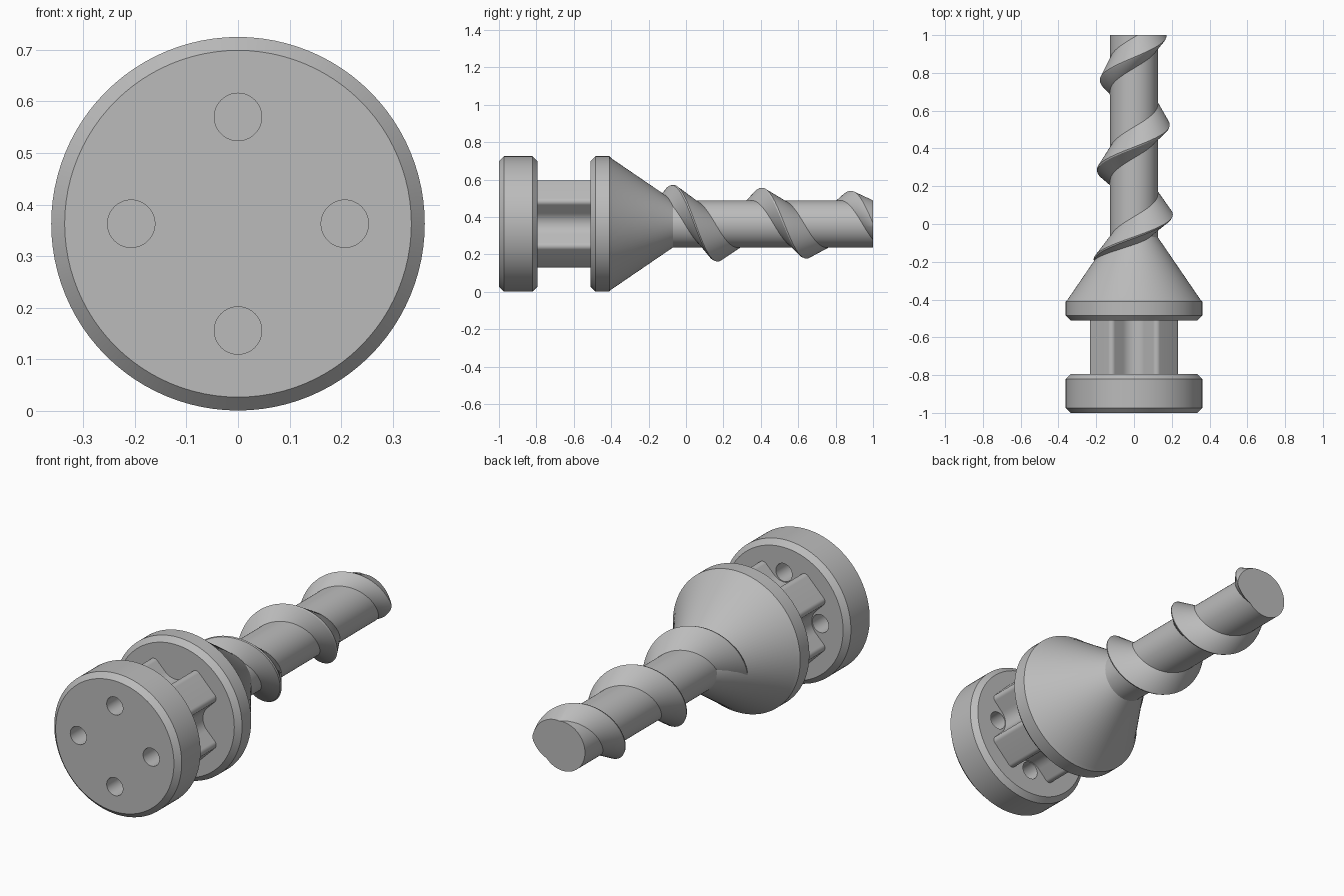
import bpy, bmesh, math
from math import cos, sin, radians, pi

AXIS_Z = 0.363
SEG = 96

if "Cube" in bpy.data.objects:
    bpy.data.objects.remove(bpy.data.objects["Cube"])

grey = bpy.data.materials.new("plain grey")
grey.use_nodes = True
grey.diffuse_color = (0.5, 0.5, 0.5, 1)
grey.node_tree.nodes["Principled BSDF"].inputs["Base Color"].default_value = (0.5, 0.5, 0.5, 1)


def finish(name, bm):
    """Turn a bmesh into a smooth shaded object with sharp edges kept."""
    bmesh.ops.recalc_face_normals(bm, faces=bm.faces)
    mesh = bpy.data.meshes.new(name)
    bm.to_mesh(mesh)
    bm.free()
    mesh.materials.append(grey)
    obj = bpy.data.objects.new(name, mesh)
    bpy.context.collection.objects.link(obj)
    return obj


def smooth(obj):
    bpy.ops.object.select_all(action='DESELECT')
    obj.select_set(True)
    bpy.context.view_layer.objects.active = obj
    bpy.ops.object.shade_smooth_by_angle(angle=radians(28))


def lathe(name, profile, cx=0, cz=AXIS_Z, seg=SEG):
    """Closed solid of revolution along y from (y, radius) points."""
    bm = bmesh.new()
    rings = [[bm.verts.new((cx + r * cos(2 * pi * i / seg), y, cz + r * sin(2 * pi * i / seg)))
              for i in range(seg)] for y, r in profile]
    for a, b in zip(rings, rings[1:]):
        for i in range(seg):
            j = (i + 1) % seg
            bm.faces.new((a[i], a[j], b[j], b[i]))
    bm.faces.new(rings[0])
    bm.faces.new(rings[-1])
    return finish(name, bm)


def arc(cx, cy, r, start, end, n=10):
    angles = [radians(start + (end - start) * i / n) for i in range(n + 1)]
    return [(cx + r * cos(a), cy + r * sin(a)) for a in angles]


# Chamfered front disc with four through holes
disc = lathe("front_disc", [(-1, 0.336), (-0.974, 0.362), (-0.821, 0.362), (-0.795, 0.336)])
for k in range(4):
    a = k * pi / 2
    cutter = lathe("hole_cutter", [(-1.1, 0.046), (-0.7, 0.046)],
                   0.207 * cos(a), AXIS_Z + 0.207 * sin(a), 40)
    cutter.hide_render = True
    mod = disc.modifiers.new("hole", 'BOOLEAN')
    mod.operation = 'DIFFERENCE'
    mod.solver = 'EXACT'
    mod.object = cutter
    bpy.context.view_layer.objects.active = disc
    bpy.ops.object.modifier_apply(modifier=mod.name)
    bpy.data.objects.remove(cutter)
smooth(disc)

# Diagonal cross-shaped spacer with rounded tips and filleted roots
LENGTH, HALF, TIP, ROOT = 0.256, 0.088, 0.025, 0.08
arm = (arc(LENGTH - TIP, TIP - HALF, TIP, -90, 0)
       + arc(LENGTH - TIP, HALF - TIP, TIP, 0, 90)
       + arc(HALF + ROOT, HALF + ROOT, ROOT, -90, -180))
bm = bmesh.new()
outline = []
for k in range(4):
    c, s = cos(pi / 4 + k * pi / 2), sin(pi / 4 + k * pi / 2)
    outline += [bm.verts.new((u * c - v * s, -0.8, AXIS_Z + u * s + v * c)) for u, v in arm]
face = bm.faces.new(outline)
ext = bmesh.ops.extrude_face_region(bm, geom=[face], use_keep_orig=True)
bmesh.ops.translate(bm, vec=(0, 0.295, 0),
                    verts=[g for g in ext["geom"] if isinstance(g, bmesh.types.BMVert)])
smooth(finish("cross_spacer", bm))

# Rear disc, cone and shaft turned as one piece
smooth(lathe("cone_and_shaft", [(-0.51, 0.336), (-0.484, 0.362), (-0.41, 0.362),
                                (-0.398, 0.35), (-0.07, 0.126), (1, 0.126)]))

# Helical thread with a steep front flank, tapering and cut off at the shaft end
PITCH = 0.475
STEPS = 72
bm = bmesh.new()
previous = None
total = int(STEPS * 3.1)
for i in range(total + 1):
    y = -0.32 + PITCH * i / STEPS
    a = pi - 2 * pi * (y + 0.19) / PITCH
    crest = 0.207 - 0.034 * y
    section = [(-0.065, 0.11), (-0.055, 0.125), (-0.004, crest - 0.003), (0.004, crest),
               (0.11, 0.126), (0.125, 0.11)]
    ring = [bm.verts.new((r * cos(a), y + d, AXIS_Z + r * sin(a))) for d, r in section]
    if previous:
        for j in range(len(ring)):
            k = (j + 1) % len(ring)
            bm.faces.new((previous[j], previous[k], ring[k], ring[j]))
    else:
        bm.faces.new(ring)
    previous = ring
bm.faces.new(previous)
cut = bmesh.ops.bisect_plane(bm, geom=bm.verts[:] + bm.edges[:] + bm.faces[:],
                             plane_co=(0, 1, 0), plane_no=(0, 1, 0), clear_outer=True)
bmesh.ops.edgenet_fill(bm, edges=[g for g in cut["geom_cut"] if isinstance(g, bmesh.types.BMEdge)])
smooth(finish("helical_thread", bm))
